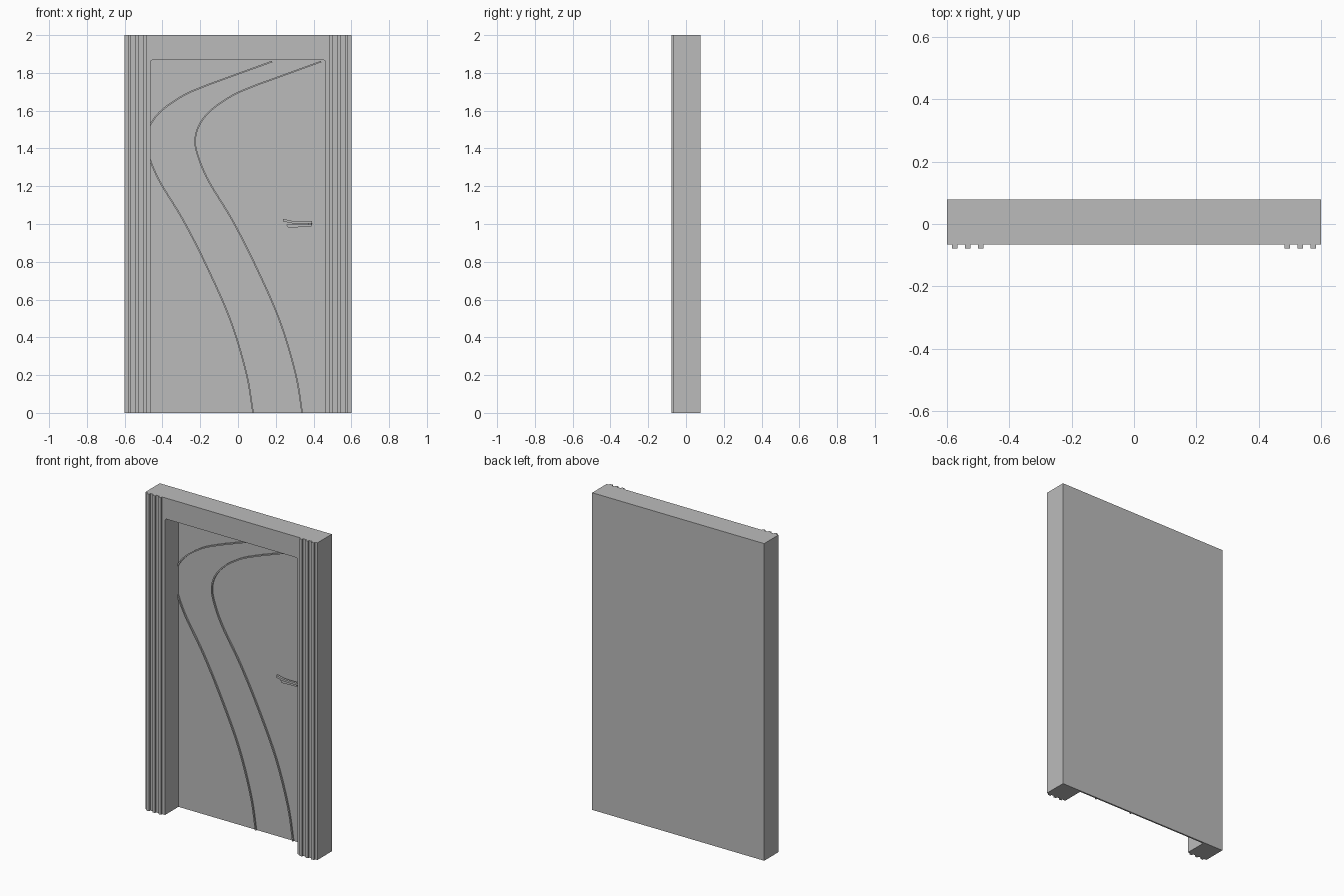
import bpy
import bmesh
from mathutils import Vector

if "Cube" in bpy.data.objects:
    bpy.data.objects.remove(bpy.data.objects["Cube"])

GREY = (0.5, 0.5, 0.5, 1.0)
grey = bpy.data.materials.new("plain_grey")
grey.use_nodes = True
grey.diffuse_color = GREY
grey.node_tree.nodes["Principled BSDF"].inputs["Base Color"].default_value = GREY

BACK, FRONT, RIB_FRONT = 0.078, -0.066, -0.078
PANEL = 0.068
OPEN_X, OPEN_Z = 0.463, 1.868


def finish(name, bm):
    bmesh.ops.recalc_face_normals(bm, faces=bm.faces)
    mesh = bpy.data.meshes.new(name)
    bm.to_mesh(mesh)
    bm.free()
    mesh.materials.append(grey)
    obj = bpy.data.objects.new(name, mesh)
    bpy.context.collection.objects.link(obj)
    return obj


def prism(name, outline, y0, y1):
    """Extrude an (x, z) outline from y0 to y1."""
    bm = bmesh.new()
    face = bm.faces.new([bm.verts.new((x, y0, z)) for x, z in outline])
    ext = bmesh.ops.extrude_face_region(bm, geom=[face])
    moved = [v for v in ext["geom"] if isinstance(v, bmesh.types.BMVert)]
    bmesh.ops.translate(bm, verts=moved, vec=(0, y1 - y0, 0))
    return finish(name, bm)


def box(name, x0, x1, y0, y1, z0, z1):
    return prism(name, [(x0, z0), (x1, z0), (x1, z1), (x0, z1)], y0, y1)


def smooth_path(points, steps=8):
    """Catmull-Rom curve through the points."""
    p = [Vector(q) for q in points]
    p = [2 * p[0] - p[1]] + p + [2 * p[-1] - p[-2]]
    path = []
    for a, b, c, d in zip(p, p[1:], p[2:], p[3:]):
        for i in range(steps):
            t = i / steps
            path.append(0.5 * (2 * b + (c - a) * t + (2 * a - 5 * b + 4 * c - d) * t * t
                               + (3 * b - a - 3 * c + d) * t ** 3))
    return path + [p[-2]]


def ribbon(name, path, width, y0, y1):
    """Sweep a rectangular section along an (x, z) path."""
    bm = bmesh.new()
    rings = []
    for i, p in enumerate(path):
        tangent = (path[min(i + 1, len(path) - 1)] - path[max(i - 1, 0)]).normalized()
        side = Vector((-tangent.y, tangent.x)) * width / 2
        l, r = p + side, p - side
        rings.append([bm.verts.new(v) for v in (
            (l.x, y0, l.y), (r.x, y0, r.y), (r.x, y1, r.y), (l.x, y1, l.y))])
    for a, b in zip(rings, rings[1:]):
        for k in range(4):
            n = (k + 1) % 4
            bm.faces.new((a[k], a[n], b[n], b[k]))
    bm.faces.new(rings[0])
    bm.faces.new(rings[-1])
    return finish(name, bm)


# Door surround: one arch-shaped outline with softened opening corners
c = 0.01
half = [(OPEN_X, 0), (OPEN_X, OPEN_Z - c), (OPEN_X - 0.3 * c, OPEN_Z - 0.3 * c),
        (OPEN_X - c, OPEN_Z)]
inner = half + [(-x, z) for x, z in reversed(half)]
prism("door_frame", inner + [(-0.6, 0), (-0.6, 2), (0.6, 2), (0.6, 0)], FRONT, BACK)

# Thin door leaf flush with the back
box("door_panel", -OPEN_X, OPEN_X, PANEL, BACK, 0, OPEN_Z)

# Three vertical ribs on each jamb
for side, label in ((1, "left"), (-1, "right")):
    for i in range(3):
        x = side * (0.492 + 0.0412 * i)
        box(f"{label}_rib_{i + 1}", x - 0.009, x + 0.009, RIB_FRONT, FRONT, 0, 2)

# Two matching sweeping trim strips
sweep = [(0.34, 0), (0.304, 0.21), (0.22, 0.49), (0.094, 0.777), (-0.03, 1.02),
         (-0.157, 1.23), (-0.215, 1.37), (-0.226, 1.455), (-0.199, 1.535),
         (-0.136, 1.608), (-0.03, 1.68), (0.073, 1.726), (0.192, 1.77), (0.44, 1.86)]
for name, shift in (("left_trim_strip", 0), ("right_trim_strip", -0.26)):
    path = smooth_path([(x + shift, z) for x, z in sweep])
    ribbon(name, path, 0.008, PANEL - 0.009, PANEL)

# Handle: backplate, neck and a lever that lifts at its tip
prism("handle_plate", [(0.265, 0.981), (0.385, 0.985), (0.393, 0.99), (0.393, 1.012),
                       (0.385, 1.014), (0.375, 0.998), (0.255, 0.998)],
      PANEL - 0.012, PANEL)
box("handle_neck", 0.372, 0.39, PANEL - 0.02, PANEL, 0.995, 1.014)
lever = smooth_path([(0.238, 1.021), (0.255, 1.017), (0.28, 1.011),
                     (0.33, 1.009), (0.393, 1.01)], 5)
ribbon("handle_lever", lever, 0.013, PANEL - 0.028, PANEL - 0.014)
